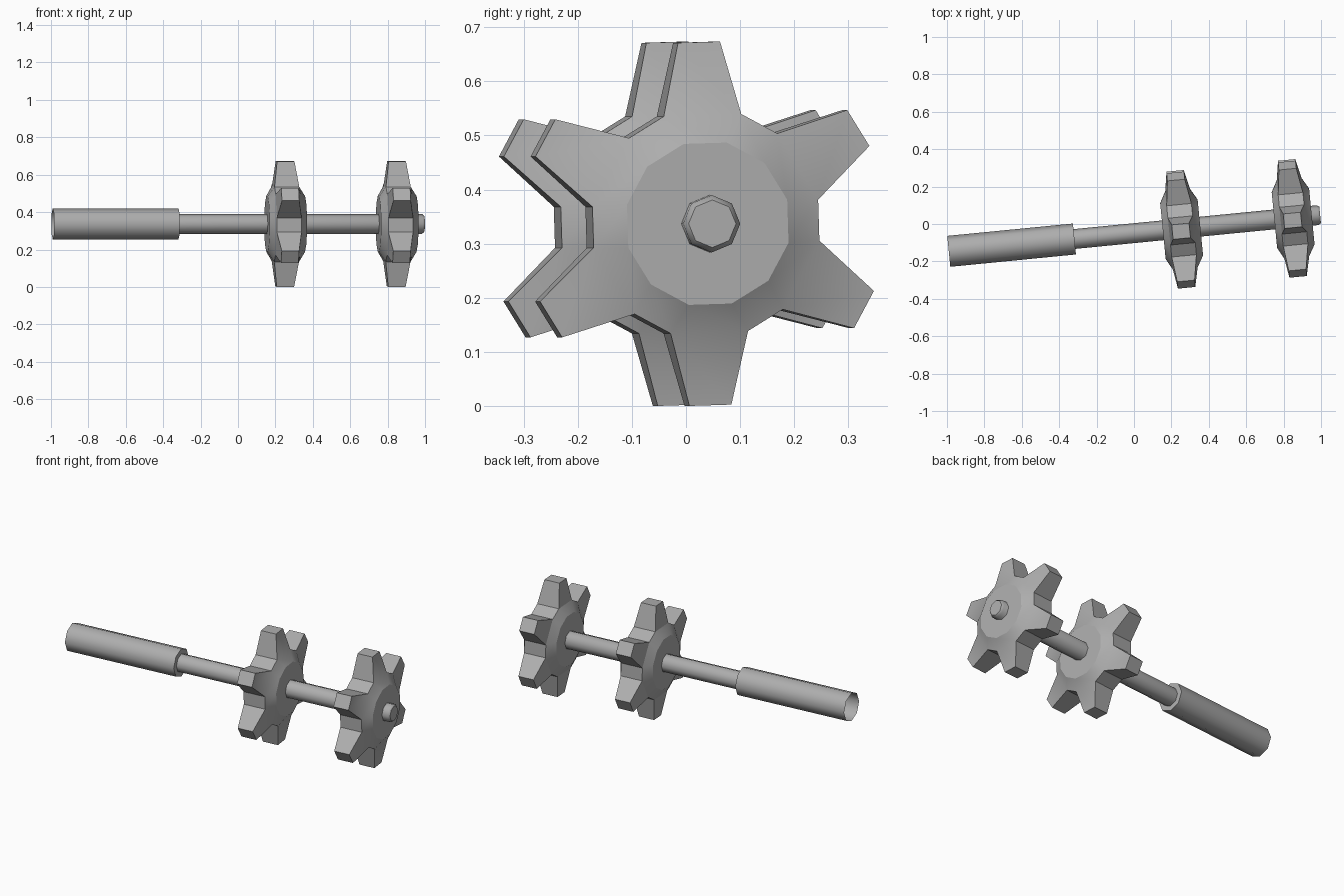
import bpy, bmesh
from math import sin, cos, radians
from mathutils import Matrix, Vector

if "Cube" in bpy.data.objects:
    bpy.data.objects.remove(bpy.data.objects["Cube"])

# Whole tool lies along a slightly turned horizontal axis
FRAME = Matrix.Translation((0, -0.049, 0.337)) @ Matrix.Rotation(radians(5.6), 4, 'Z')

# Dark grey metal
METAL = bpy.data.materials.new("dark_metal")
METAL.diffuse_color = (0.42, 0.42, 0.42, 1)
METAL.use_nodes = True
METAL.node_tree.nodes["Principled BSDF"].inputs["Base Color"].default_value = METAL.diffuse_color


def finish(name, bm, offset, smooth):
    bmesh.ops.recalc_face_normals(bm, faces=bm.faces[:])
    mesh = bpy.data.meshes.new(name)
    bm.to_mesh(mesh)
    bm.free()
    mesh.materials.append(METAL)
    ob = bpy.data.objects.new(name, mesh)
    bpy.context.collection.objects.link(ob)
    ob.matrix_world = FRAME @ Matrix.Translation(offset)
    bpy.ops.object.select_all(action='DESELECT')
    ob.select_set(True)
    bpy.context.view_layer.objects.active = ob
    bpy.ops.object.shade_smooth_by_angle(angle=radians(smooth))
    return ob


def polar(x, r, deg):
    return Vector((x, r * cos(radians(deg)), r * sin(radians(deg))))


def lathe(name, profile, cap_start, cap_end, sides=8):
    """Turn (x, radius) points around the tool axis."""
    bm = bmesh.new()
    rings = [[bm.verts.new(polar(x, r, 360 * i / sides)) for i in range(sides)]
             for x, r in profile]
    for a, b in zip(rings, rings[1:]):
        for i in range(sides):
            j = (i + 1) % sides
            bm.faces.new((a[i], a[j], b[j], b[i]))
    if cap_start:
        bm.faces.new(rings[0])
    if cap_end:
        bm.faces.new(rings[-1])
    return finish(name, bm, (0, 0, 0), 50)


def toothed_disc(name, offset, teeth=6, turn=31.8):
    """Faceted hub with tapering teeth; the outer side bulges a little more."""
    bm = bmesh.new()
    n = 2 * teeth
    layers = []
    for x_hub, x_base, x_tip in ((0.105, 0.070, 0.047), (-0.096, -0.063, -0.046)):
        hub, base, tip = [], [], []
        for k in range(teeth):
            a = turn + k * 360 / teeth
            rot = Matrix.Rotation(radians(a), 3, 'X')
            for e in (-1, 1):
                hub.append(bm.verts.new(polar(x_hub, 0.154, a + e * 15)))
                base.append(bm.verts.new(polar(x_base, 0.213, a + e * 19.75)))
                tip.append(bm.verts.new(rot @ Vector((x_tip, 0.3355, e * 0.039))))
        layers.append((base, tip))
        bm.faces.new(hub)
        for i in range(n):
            j = (i + 1) % n
            bm.faces.new((hub[i], hub[j], base[j], base[i]))
        for i in range(0, n, 2):
            bm.faces.new((base[i], base[i + 1], tip[i + 1], tip[i]))
    # rim: tooth flanks, tooth tips and valleys
    (b1, t1), (b2, t2) = layers
    for i in range(0, n, 2):
        j, k = i + 1, (i + 2) % n
        bm.faces.new((b1[i], t1[i], t2[i], b2[i]))
        bm.faces.new((t1[i], t1[j], t2[j], t2[i]))
        bm.faces.new((t1[j], b1[j], b2[j], t2[j]))
        bm.faces.new((b1[j], b1[k], b2[k], b2[j]))
    return finish(name, bm, (offset, -0.004, 0), 25)


# Hollow grip, open at the outer end
lathe("handle", [(-0.995, 0.083), (-0.320, 0.083)], False, True)
# Shaft with chamfered end
lathe("shaft", [(-0.33, 0.053), (0.988, 0.053), (1.0, 0.044)], False, True)
# Two toothed heads
for label, t in (("inner", 0.251), ("outer", 0.850)):
    toothed_disc(label + "_toothed_disc", t)
